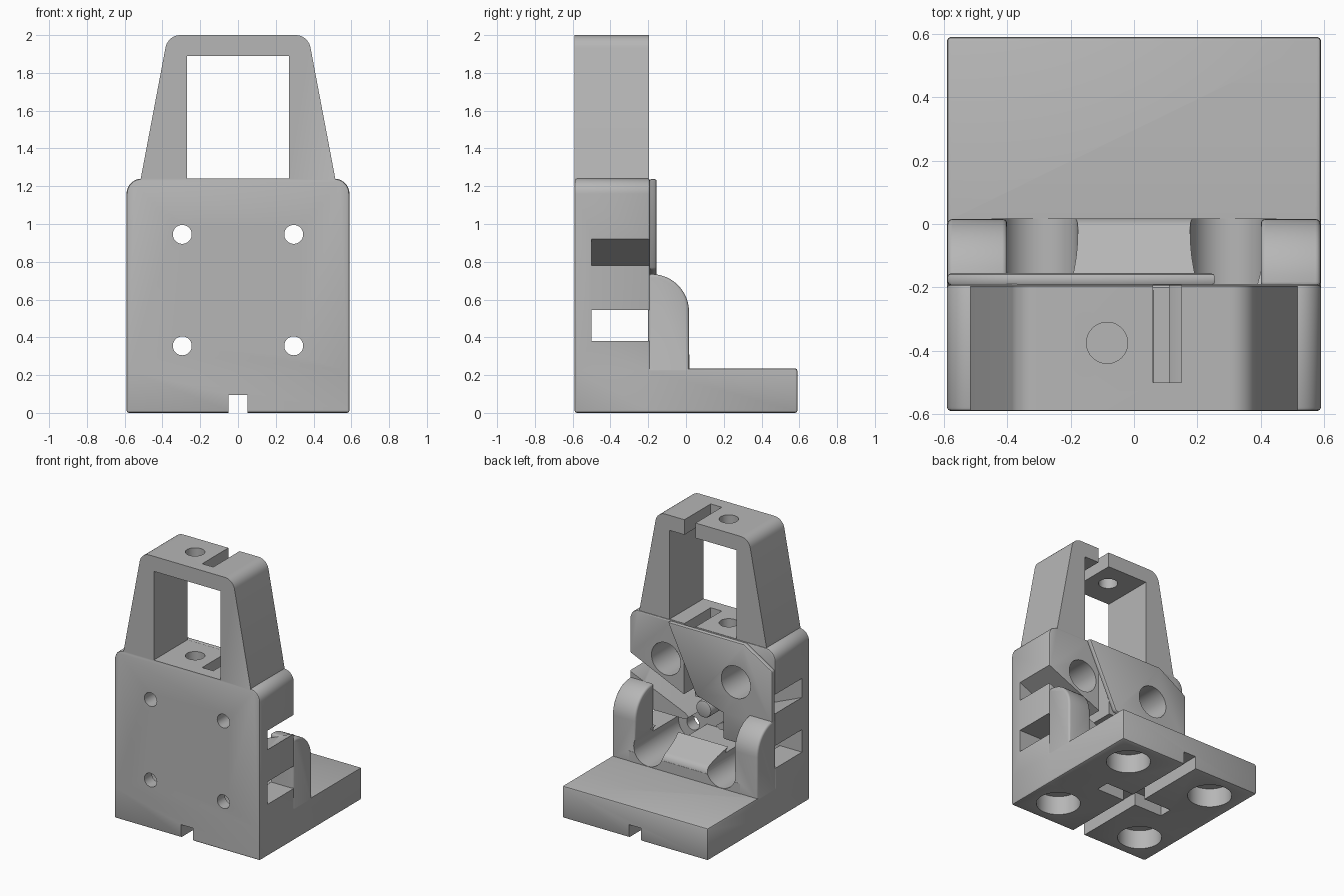
import bpy, bmesh, math
from mathutils import Vector

cube = bpy.data.objects.get("Cube")
if cube:
    bpy.data.objects.remove(cube, do_unlink=True)

grey = bpy.data.materials.new("plain grey")
grey.use_nodes = True
grey.diffuse_color = (0.47, 0.47, 0.47, 1)
grey.node_tree.nodes["Principled BSDF"].inputs["Base Color"].default_value = grey.diffuse_color

FRONT, BACK, FLOOR = -0.59, -0.19, -0.5
HALF = 0.59


def place(axis, a, b, t):
    return Vector({"x": (t, a, b), "y": (a, t, b), "z": (a, b, t)}[axis])


def prism(name, pts, axis, lo, hi, bevel=0, segments=3):
    """Extrude an outline along an axis, optionally rounding its sharp edges."""
    bm = bmesh.new()
    face = bm.faces.new([bm.verts.new(place(axis, a, b, lo)) for a, b in pts])
    ext = bmesh.ops.extrude_face_region(bm, geom=[face])
    moved = [g for g in ext["geom"] if isinstance(g, bmesh.types.BMVert)]
    bmesh.ops.translate(bm, verts=moved, vec=place(axis, 0, 0, hi - lo))
    bmesh.ops.recalc_face_normals(bm, faces=bm.faces)
    if bevel:
        sharp = [e for e in bm.edges if e.calc_face_angle(0) > 0.7]
        bmesh.ops.bevel(bm, geom=sharp, offset=bevel, segments=segments,
                        profile=0.5, affect="EDGES", clamp_overlap=True)
    mesh = bpy.data.meshes.new(name)
    bm.to_mesh(mesh)
    bm.free()
    mesh.materials.append(grey)
    ob = bpy.data.objects.new(name, mesh)
    bpy.context.collection.objects.link(ob)
    return ob


def rect(a0, a1, b0, b1):
    return [(a0, b0), (a1, b0), (a1, b1), (a0, b1)]


def arc(a, b, r, start, end, n=10):
    steps = [math.radians(start + (end - start) * i / n) for i in range(n + 1)]
    return [(a + r * math.cos(t), b + r * math.sin(t)) for t in steps]


def disc(a, b, r):
    return arc(a, b, r, 0, 360 - 360 / 40, 39)


def mirrored(half):
    return half + [(-a, b) for a, b in reversed(half)]


def combine(target, tool, operation):
    mod = target.modifiers.new("combine", "BOOLEAN")
    mod.operation, mod.object, mod.solver = operation, tool, "EXACT"
    bpy.context.view_layer.objects.active = target
    bpy.ops.object.modifier_apply(modifier=mod.name)
    bpy.data.objects.remove(tool, do_unlink=True)


def add(tool):
    combine(body, tool, "UNION")


def cut(*args):
    combine(body, prism("cutter", *args), "DIFFERENCE")


# Main block with rounded shoulders
body = prism("carriage_body", mirrored([(HALF, 0)] + arc(0.51, 1.16, 0.08, 0, 90)),
             "y", FRONT, BACK, 0.012, 2)

# Foot plate
add(prism("foot_plate", rect(-HALF, HALF, FRONT, 0.59), "z", 0, 0.235, 0.012, 2))

# Tapered tower frame with window
add(prism("tower", mirrored([(0.53, 1.15), (0.515, 1.24)] + arc(0.305, 1.92, 0.08, 10, 90)),
          "y", FRONT + 0.001, BACK - 0.006))
cut(rect(-0.27, 0.27, 1.24, 1.89), "y", -0.8, 0.1)

# Crossing belt channels, open to the back and both sides
cut(mirrored([(0.7, 0.38), (0.7, 0.545), (0.14, 0.545), (0.11, 0.565), (0.14, 0.59),
              (HALF, 0.78), (0.7, 0.83), (0.7, 0.97), (HALF, 0.92), (0.14, 0.72),
              (0.08, 0.735)]), "y", FLOOR, 0.1)

# Belt slot and screw hole down from the top
cut(rect(0.06, 0.15, FLOOR, -0.1), "z", 0.7, 2.2)
cut(disc(-0.085, -0.375, 0.065), "z", 0.95, 2.2)

# Raised cover over the upper back
add(prism("back_cover", [(0.26, 1.238), (-0.36, 1.238), (-0.588, 1.1), (-0.588, 0.5),
                         (-0.19, 0.5), (-0.19, 0.69), (0.03, 0.76)],
          "y", BACK - 0.004, -0.155, 0.012, 2))

# Saddle between the ears
add(prism("saddle", [(-0.2, 0.2), (0.018, 0.2), (0.018, 0.31)] +
          arc(-0.042, 0.3, 0.06, 10, 70, 6) + [(-0.2, 0.43)], "x", -0.45, 0.45))

# Rounded ears
ear = [(-0.2, 0.2), (0.016, 0.2)] + arc(-0.184, 0.535, 0.2, 0, 90, 12) + [(-0.2, 0.735)]
for side in (-1, 1):
    lo, hi = sorted((side * 0.4, side * 0.588))
    add(prism("ear", ear, "x", lo, hi, 0.03, 3))

# Screw holes with wide clearance behind
for x in (-0.295, 0.295):
    for z, depth in ((0.355, FLOOR - 0.003), (0.945, -0.45)):
        cut(disc(x, z, 0.118), "y", depth, 0.2)
        cut(disc(x, z, 0.05), "y", -0.8, 0.1)

# Round pockets and cross grooves underneath
for x in (-0.36, 0.36):
    for y in (-0.37, 0.37):
        cut(disc(x, y, 0.15), "z", -0.1, 0.14)
cut(rect(-0.05, 0.05, -0.8, 0.8), "z", -0.1, 0.095)
cut(rect(-0.28, 0.28, -0.05, 0.05), "z", -0.1, 0.1)

# Belt peg in the middle of the channel
add(prism("belt_peg", disc(0, 0.65, 0.062), "y", FLOOR - 0.03, -0.2, 0.012, 2))

bpy.ops.object.select_all(action="DESELECT")
body.select_set(True)
bpy.context.view_layer.objects.active = body
bpy.ops.object.shade_smooth_by_angle(angle=math.radians(32))
